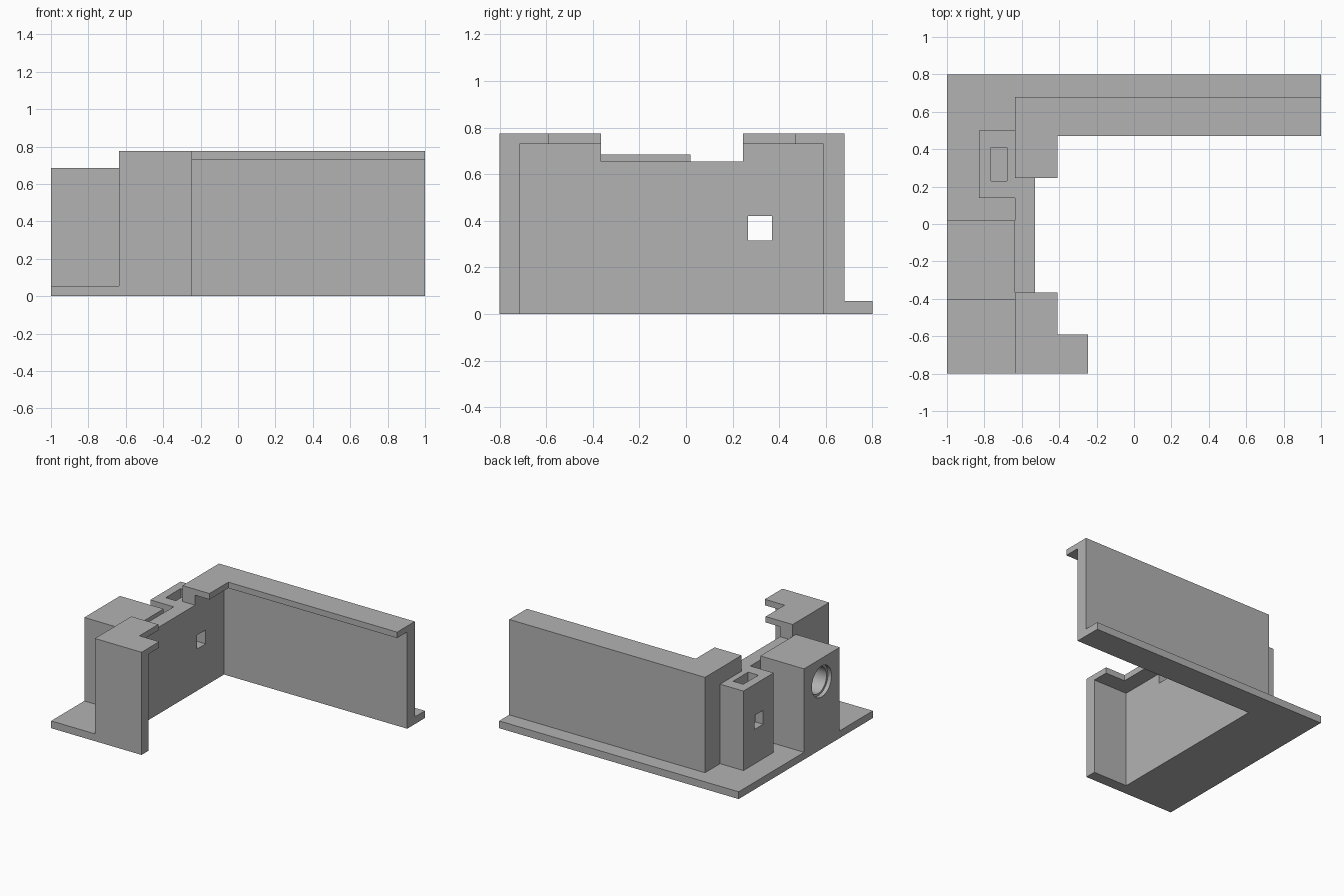
import bpy, bmesh, math
from mathutils import Matrix

cube = bpy.data.objects.get("Cube")
if cube:
    bpy.data.objects.remove(cube, do_unlink=True)

grey = bpy.data.materials.new("plain grey")
grey.use_nodes = True
grey.diffuse_color = (0.45, 0.45, 0.45, 1)
grey.node_tree.nodes["Principled BSDF"].inputs["Base Color"].default_value = (0.45, 0.45, 0.45, 1)


def finish(name, bm):
    bmesh.ops.recalc_face_normals(bm, faces=bm.faces)
    mesh = bpy.data.meshes.new(name)
    bm.to_mesh(mesh)
    bm.free()
    mesh.materials.append(grey)
    obj = bpy.data.objects.new(name, mesh)
    bpy.context.collection.objects.link(obj)
    return obj


def slab(name, outline, z0, z1):
    """Extrude a plan outline between two heights."""
    bm = bmesh.new()
    face = bm.faces.new([bm.verts.new((x, y, z0)) for x, y in outline])
    up = bmesh.ops.extrude_face_region(bm, geom=[face])["geom"]
    verts = [v for v in up if isinstance(v, bmesh.types.BMVert)]
    bmesh.ops.translate(bm, verts=verts, vec=(0, 0, z1 - z0))
    return finish(name, bm)


def box(name, x0, x1, y0, y1, z0, z1):
    return slab(name, [(x0, y0), (x1, y0), (x1, y1), (x0, y1)], z0, z1)


def bore(name, x0, x1, y, z, radius):
    """Round cutter lying along x."""
    bm = bmesh.new()
    place = Matrix.Translation(((x0 + x1) / 2, y, z)) @ Matrix.Rotation(math.pi / 2, 4, 'Y')
    bmesh.ops.create_cone(bm, cap_ends=True, segments=48, radius1=radius,
                          radius2=radius, depth=x1 - x0, matrix=place)
    return finish(name, bm)


def cut(obj, cutter):
    mod = obj.modifiers.new("cut", 'BOOLEAN')
    mod.operation = 'DIFFERENCE'
    mod.solver = 'EXACT'
    mod.object = cutter
    bpy.context.view_layer.objects.active = obj
    bpy.ops.object.modifier_apply(modifier=mod.name)
    bpy.data.objects.remove(cutter, do_unlink=True)


LEFT, OUT, IN = -1, -0.635, -0.53      # outer edge and the two faces of the side wall
FRONT, BACK = -0.8, 0.68
TOP, LIP, LOW = 0.775, 0.73, 0.655     # lip top, lip underside, lowered wall top
FLOOR = 0.055

# L-shaped foot around the outside of the walls
slab("base_plate", [(LEFT, FRONT), (OUT, FRONT), (OUT, BACK), (1, BACK),
                    (1, 0.8), (LEFT, 0.8)], 0, FLOOR)

# C-shaped wall with a lowered middle and a square window
walls = slab("walls", [(OUT, FRONT), (-0.245, FRONT), (-0.245, -0.715), (IN, -0.715),
                       (IN, 0.59), (1, 0.59), (1, BACK), (OUT, BACK)], 0, LIP)
cut(walls, box("notch", -0.8, -0.4, -0.365, 0.245, LOW, 1))
cut(walls, box("window", -0.8, -0.4, 0.265, 0.37, 0.315, 0.42))

# Overhanging lips on the tall parts of the wall
slab("back_lip", [(OUT, 0.245), (-0.41, 0.245), (-0.41, 0.47), (1, 0.47),
                  (1, BACK), (OUT, BACK)], LIP, TOP)
slab("front_lip", [(OUT, FRONT), (-0.245, FRONT), (-0.245, -0.59), (-0.41, -0.59),
                   (-0.41, -0.365), (OUT, -0.365)], LIP, TOP)

# Large block with a stepped round socket
block = box("socket_block", LEFT, OUT, -0.405, 0.02, 0, 0.685)
cut(block, bore("socket_rim", -1.1, -0.97, -0.19, 0.51, 0.117))
cut(block, bore("socket_bore", -1.1, -0.68, -0.19, 0.51, 0.1))
bpy.ops.object.select_all(action='DESELECT')
block.select_set(True)
bpy.context.view_layer.objects.active = block
bpy.ops.object.shade_smooth_by_angle(angle=math.radians(30))

# Small block with a top pocket that meets the window
holder = box("slot_holder", -0.83, OUT, 0.14, 0.5, FLOOR, LOW)
cut(holder, box("pocket", -0.765, -0.68, 0.23, 0.41, 0.28, 1))
cut(holder, box("holder_window", -0.9, -0.6, 0.265, 0.37, 0.315, 0.42))
